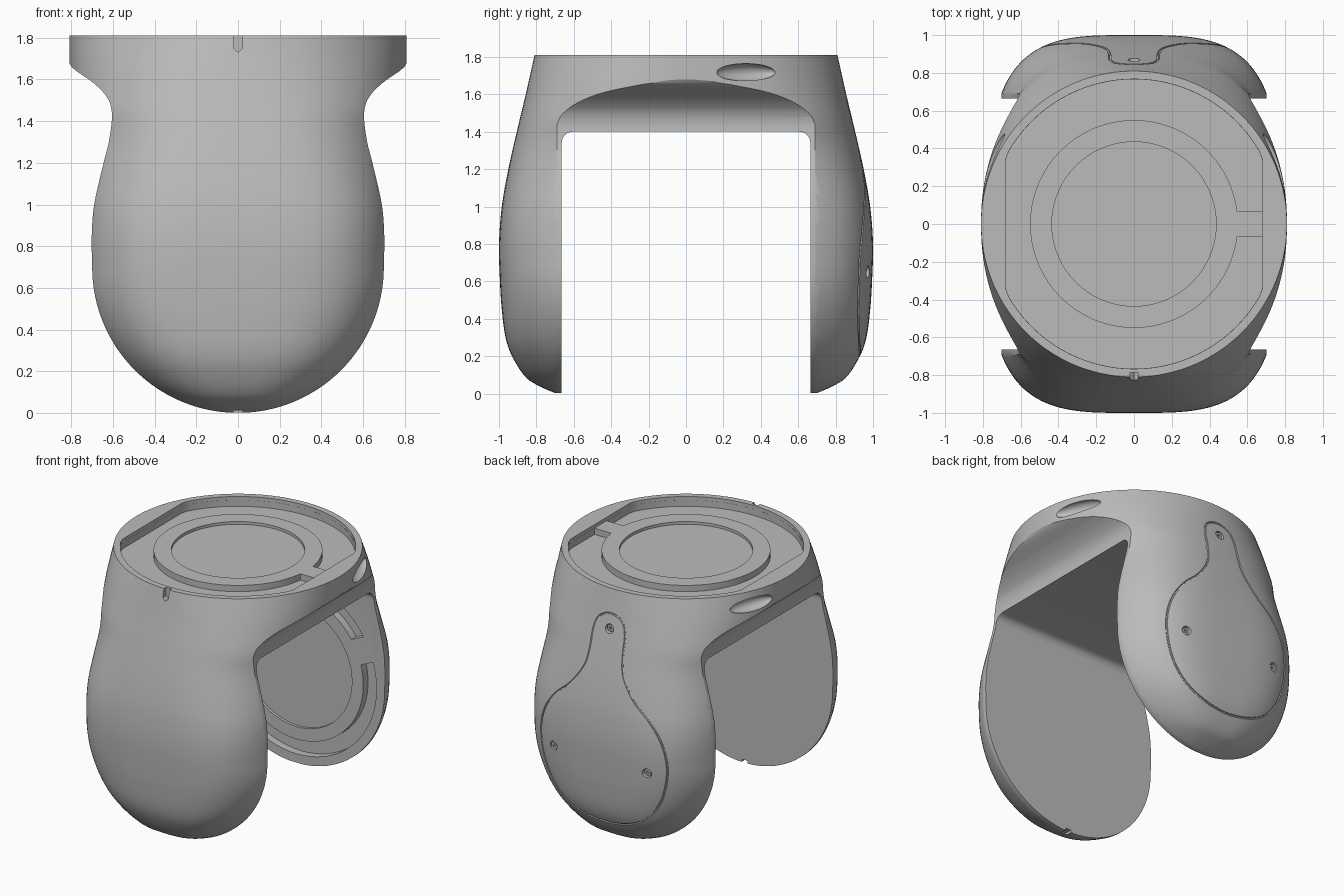
import bpy, bmesh
from math import sin, cos, pi, radians, sqrt, copysign

if "Cube" in bpy.data.objects:
    bpy.data.objects.remove(bpy.data.objects["Cube"])

grey = bpy.data.materials.new("plain grey")
grey.use_nodes = True
grey.diffuse_color = (0.5, 0.5, 0.5, 1)
grey.node_tree.nodes["Principled BSDF"].inputs["Base Color"].default_value = (0.5, 0.5, 0.5, 1)


def smooth_curve(keys, z):
    """Smooth interpolation through (z, value) keys."""
    n = len(keys)
    i = max(k for k in range(n - 1) if k == 0 or keys[k][0] <= z)

    def slope(k):
        p, q = keys[max(k - 1, 0)], keys[min(k + 1, n - 1)]
        return (q[1] - p[1]) / (q[0] - p[0])
    (z0, v0), (z1, v1) = keys[i], keys[i + 1]
    h = z1 - z0
    t = (z - z0) / h
    return ((1 + 2 * t) * (1 - t) ** 2 * v0 + t * (1 - t) ** 2 * h * slope(i)
            + t * t * (3 - 2 * t) * v1 + t * t * (t - 1) * h * slope(i + 1))


# Body shape: outline half width, half depth and section squareness by height
TOP, EDGE, INNER = 1.81, 0.69, 0.665
WIDTH = [(0.7, 0.7), (0.85, 0.702), (1.0, 0.69), (1.2, 0.645), (1.3, 0.62), (1.4, 0.606),
         (1.45, 0.606), (1.5, 0.62), (1.55, 0.657), (1.6, 0.715), (1.64, 0.775),
         (1.67, 0.806), (1.7, 0.812), (TOP, 0.812)]
DEPTH = [(0, 0.693), (0.03, 0.765), (0.08, 0.85), (0.2, 0.93), (0.3, 0.965), (0.45, 0.985),
         (0.6, 0.995), (0.8, 1.0), (1.0, 0.985), (1.2, 0.95), (1.4, 0.905), (1.6, 0.857), (TOP, 0.81)]
SQUARE = [(0, 2.8), (0.4, 3.3), (0.85, 3.5), (1.2, 3.0), (1.45, 2.6), (TOP, 2.0)]


def width(z):
    return sqrt(max(0.49 - (0.7 - z) ** 2, 0)) if z < 0.7 else smooth_curve(WIDTH, z)


def section(z):
    b, p = smooth_curve(DEPTH, z), smooth_curve(SQUARE, z)
    zc = min(z, 1.45)
    bc, pc = smooth_curve(DEPTH, zc), smooth_curve(SQUARE, zc)
    a = width(zc) / (1 - (EDGE / bc) ** pc) ** (1 / pc)
    t = min(max((z - 1.45) / 0.2, 0), 1)
    return a + (0.81 - a) * t, b, p


def surface_y(x, z):
    a, b, p = section(z)
    return b * (1 - abs(x / a) ** p) ** (1 / p)


def finish(name, bm):
    bmesh.ops.recalc_face_normals(bm, faces=bm.faces)
    me = bpy.data.meshes.new(name)
    bm.to_mesh(me)
    bm.free()
    ob = bpy.data.objects.new(name, me)
    bpy.context.collection.objects.link(ob)
    me.materials.append(grey)
    return ob


def prism(name, pts, axis, lo, hi):
    """Extrude a flat outline along one axis."""
    place = {"x": lambda u, v, d: (d, u, v), "y": lambda u, v, d: (u, d, v),
             "z": lambda u, v, d: (u, v, d)}[axis]
    bm = bmesh.new()
    ends = [[bm.verts.new(place(u, v, d)) for u, v in pts] for d in (lo, hi)]
    for e in ends:
        bm.faces.new(e)
    for i in range(len(pts)):
        j = (i + 1) % len(pts)
        bm.faces.new((ends[0][i], ends[0][j], ends[1][j], ends[1][i]))
    return finish(name, bm)


def circle(r, u=0, v=0, n=72):
    return [(u + r * cos(2 * pi * i / n), v + r * sin(2 * pi * i / n)) for i in range(n)]


def rect(u0, u1, v0, v1):
    return [(u0, v0), (u1, v0), (u1, v1), (u0, v1)]


def combine(ob, tool, op="DIFFERENCE"):
    m = ob.modifiers.new("cut", "BOOLEAN")
    m.object, m.operation, m.solver = tool, op, "EXACT"
    bpy.context.view_layer.objects.active = ob
    bpy.ops.object.modifier_apply(modifier=m.name)
    bpy.data.objects.remove(tool)


# Lofted outer shell
RINGS, SIDES = 64, 128
bm = bmesh.new()
heights = [0.002 + (TOP - 0.002) * (i / (RINGS - 1)) ** 1.7 for i in range(RINGS)]
rings = []
for z in heights:
    a, b, p = section(z)
    ring = []
    for k in range(SIDES):
        c, s = cos(2 * pi * (k + 0.5) / SIDES), sin(2 * pi * (k + 0.5) / SIDES)
        ring.append(bm.verts.new((a * copysign(abs(c) ** (2 / p), c),
                                  b * copysign(abs(s) ** (2 / p), s), z)))
    rings.append(ring)
for r0, r1 in zip(rings, rings[1:]):
    for k in range(SIDES):
        j = (k + 1) % SIDES
        bm.faces.new((r0[k], r0[j], r1[j], r1[k]))
bm.faces.new(rings[0])
bm.faces.new(rings[-1])
body = finish("yoke_body", bm)

# Trim to the front outline
side = [(0.7 * sin(radians(t)), 0.7 - 0.7 * cos(radians(t))) for t in range(3, 90, 3)]
side += [(width(0.7 + i * 0.02), 0.7 + i * 0.02) for i in range(55)] + [(0.812, 2.0)]
combine(body, prism("outline", [(0, 0)] + side + [(-x, z) for x, z in reversed(side)],
                    "y", -1.2, 1.2), "INTERSECT")

# Opening between the legs, with rounded upper corners
R = 0.06
corner = [(INNER - R + R * cos(radians(t)), 1.4 - R + R * sin(radians(t))) for t in range(0, 91, 15)]
combine(body, prism("opening", [(INNER, -1)] + corner + [(-y, z) for y, z in reversed(corner)]
                    + [(-INNER, -1)], "x", -2, 2))


# Round mount: ring-shaped channel with a bridge, and a shallow central disc
def mount_cut(outline, hub, bridge, disc, axis, lo, hi, disc_lo, disc_hi):
    channel = prism("channel", outline, axis, lo, hi)
    combine(channel, prism("hub", hub, axis, lo - 1, hi + 1))
    combine(channel, prism("bridge", bridge, axis, lo - 1, hi + 1))
    combine(body, channel)
    combine(body, prism("disc", disc, axis, disc_lo, disc_hi))


flat = [(min(max(x, -0.68), 0.68), y) for x, y in circle(0.767, n=96)]
flat = [p for i, p in enumerate(flat) if abs(p[0]) < 0.68 or abs(flat[i - 1][0]) < 0.68
        or abs(flat[(i + 1) % len(flat)][0]) < 0.68]
combine(body, prism("top_recess", flat, "z", 1.785, 2))
inset = [(x * 0.999, y * 0.999) for x, y in flat]
mount_cut(inset, circle(0.55), rect(0.5, 0.8, -0.07, 0.07), circle(0.435), "z", 1.74, 2, 1.765, 2.1)

ca, sa = cos(radians(25)), sin(radians(25))
arm = [(u * ca - v * sa, 0.7 + u * sa + v * ca) for u, v in rect(0.45, 0.75, -0.09, 0.09)]
mount_cut(circle(0.635, 0, 0.7), circle(0.53, 0, 0.7), arm, circle(0.44, 0, 0.7),
          "y", 0.6, 0.72, 0.6, 0.685)

# Alignment notches on the collar and the front leg tip
slot = rect(-0.022, 0.022, 1.75, 2)
slot[:1] = [(-0.022, 1.75), (0, 1.73)]
combine(body, prism("collar_notch", slot, "y", -1, -0.785))
combine(body, prism("tip_notch", rect(-0.022, 0.022, -0.1, 0.02), "y", -0.72, -0.6))

# Oval finger scoops on both sides of the collar
for sx in (1, -1):
    bpy.ops.mesh.primitive_uv_sphere_add(segments=48, ring_count=24, radius=1,
                                         location=(sx * 0.748, 0.32, 1.717),
                                         rotation=(0, 0, sx * radians(23)))
    scoop = bpy.context.object
    scoop.scale = (0.05, 0.17, 0.047)
    bpy.context.view_layer.update()
    combine(body, scoop)

# Pear-shaped seam of the rear cover
half = [(0.09, 1.615), (0.125, 1.53), (0.13, 1.4), (0.155, 1.27), (0.25, 1.13), (0.37, 1.02),
        (0.46, 0.89), (0.5, 0.74), (0.49, 0.58), (0.435, 0.42), (0.33, 0.29), (0.18, 0.215)]
loop = [(0, 1.65)] + half + [(0, 0.19)] + [(-x, z) for x, z in reversed(half)]
path = []
for i in range(len(loop)):
    p0, p1, p2, p3 = (loop[(i + k) % len(loop)] for k in (-1, 0, 1, 2))
    for t in (0, 0.25, 0.5, 0.75):
        path.append([0.5 * (2 * B + (C - A) * t + (2 * A - 5 * B + 4 * C - D) * t * t
                            + (3 * B - A - 3 * C + D) * t ** 3)
                     for A, B, C, D in zip(p0, p1, p2, p3)])
cu = bpy.data.curves.new("seam", "CURVE")
cu.dimensions, cu.bevel_depth, cu.bevel_resolution = "3D", 0.007, 1
sp = cu.splines.new("POLY")
sp.points.add(len(path) - 1)
for pt, (x, z) in zip(sp.points, path):
    pt.co = (x, surface_y(x, z), z, 1)
sp.use_cyclic_u = True
seam_curve = bpy.data.objects.new("seam", cu)
bpy.context.collection.objects.link(seam_curve)
bpy.context.view_layer.update()
me = bpy.data.meshes.new_from_object(seam_curve.evaluated_get(bpy.context.evaluated_depsgraph_get()))
bpy.data.objects.remove(seam_curve)
seam = bpy.data.objects.new("cover_seam", me)
bpy.context.collection.objects.link(seam)
combine(body, seam)

# Screw holes with sunken socket screws
parts = [body]
for name, x, z in (("top", 0, 1.55), ("left", 0.37, 0.65), ("right", -0.37, 0.65)):
    y = surface_y(x, z)
    combine(body, prism("hole", circle(0.032, x, z, 32), "y", y - 0.03, y + 0.1))
    screw = prism(name + "_screw", circle(0.025, x, z, 32), "y", y - 0.04, y - 0.012)
    combine(screw, prism("socket", circle(0.012, x, z, 6), "y", y - 0.025, y + 0.1))
    parts.append(screw)

# Smooth shading with crisp edges
for ob in parts:
    bpy.ops.object.select_all(action="DESELECT")
    ob.select_set(True)
    bpy.context.view_layer.objects.active = ob
    bpy.ops.object.shade_smooth_by_angle(angle=radians(30))
